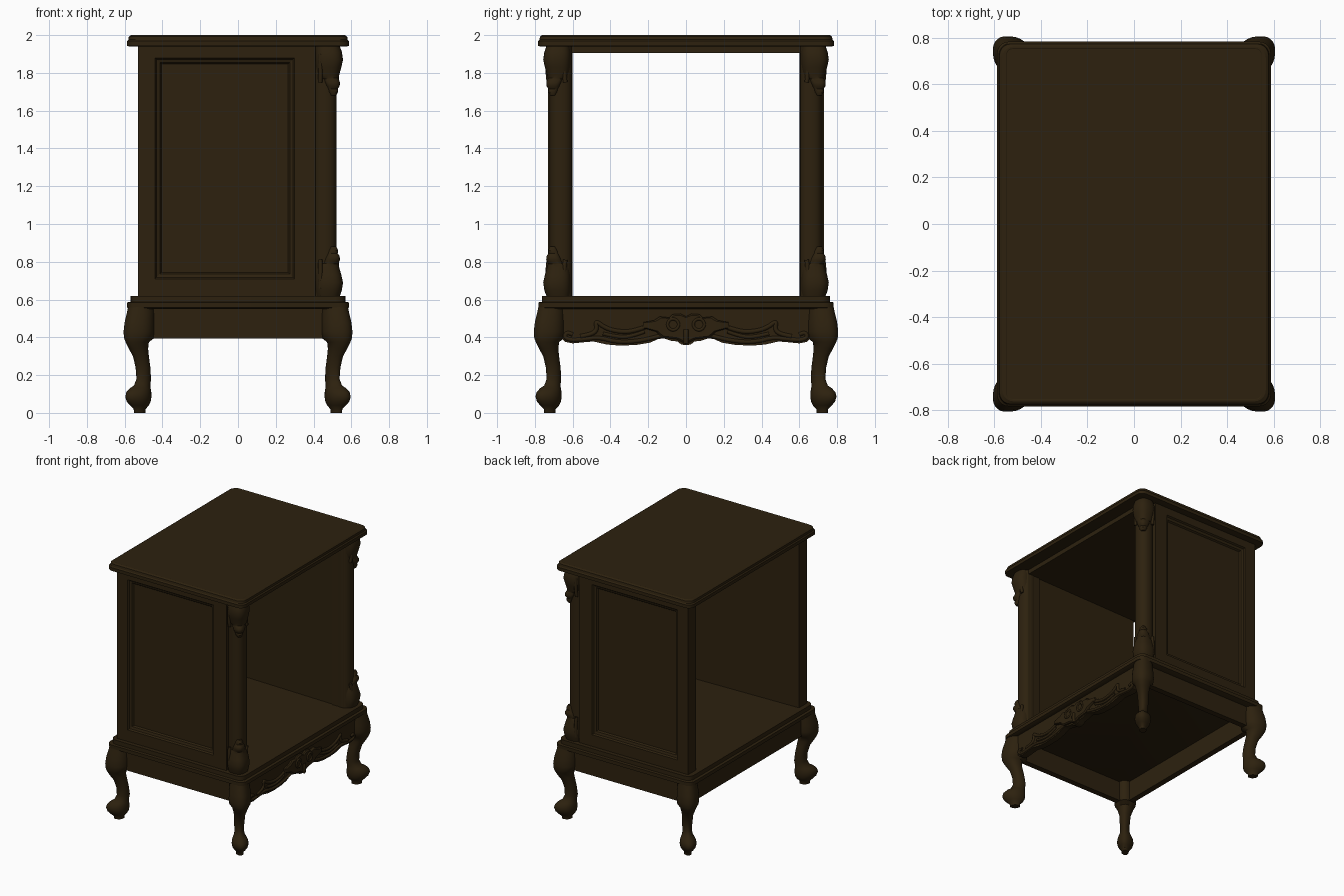
import bpy, bmesh, math

if "Cube" in bpy.data.objects:
    bpy.data.objects.remove(bpy.data.objects["Cube"])

wood = bpy.data.materials.new("dark walnut wood")
wood.diffuse_color = (0.026, 0.0152, 0.0045, 1)
wood.use_nodes = True
wood.node_tree.nodes["Principled BSDF"].inputs["Base Color"].default_value = wood.diffuse_color


def finish(name, bm, angle=35):
    bmesh.ops.recalc_face_normals(bm, faces=bm.faces)
    me = bpy.data.meshes.new(name)
    bm.to_mesh(me)
    bm.free()
    ob = bpy.data.objects.new(name, me)
    bpy.context.collection.objects.link(ob)
    me.materials.append(wood)
    bpy.ops.object.select_all(action='DESELECT')
    ob.select_set(True)
    bpy.context.view_layer.objects.active = ob
    bpy.ops.object.shade_smooth_by_angle(angle=math.radians(angle))
    return ob


def loft(name, rings, angle=35):
    """Skin a list of equal-length rings and cap both ends."""
    bm = bmesh.new()
    vs = [[bm.verts.new(p) for p in r] for r in rings]
    n = len(rings[0])
    for a, b in zip(vs, vs[1:]):
        for i in range(n):
            j = (i + 1) % n
            bm.faces.new((a[i], a[j], b[j], b[i]))
    bm.faces.new(vs[0])
    bm.faces.new(vs[-1])
    return finish(name, bm, angle)


def box(name, x0, x1, y0, y1, z0, z1):
    y0, y1 = sorted((y0, y1))
    return loft(name, [[(x0, y0, z), (x1, y0, z), (x1, y1, z), (x0, y1, z)] for z in (z0, z1)])


def round_rect(hx, hy, z, r=0.05):
    pts = []
    for q, (sx, sy) in enumerate(((1, 1), (-1, 1), (-1, -1), (1, -1))):
        for k in range(6):
            a = math.pi / 2 * (q + k / 5)
            pts.append((sx * (hx - r) + r * math.cos(a), sy * (hy - r) + r * math.sin(a), z))
    return pts


def corner_rings(profile, sx, sy, power, skew=lambda z: 0, n=28):
    """Profile rows (z, inner, outer): superellipse rings, stretched along the corner diagonal by skew."""
    rings = []
    for z, i, o in profile:
        c, h, k = (i + o) / 2, (o - i) / 2, skew(z)
        r = []
        for m in range(n):
            a = 2 * math.pi * m / n
            u, v = math.cos(a), math.sin(a)
            u = math.copysign(abs(u) ** (2 / power), u)
            v = math.copysign(abs(v) ** (2 / power), v)
            u, v = (u + k * v) / math.hypot(1, k), (v + k * u) / math.hypot(1, k)
            r.append((sx * (c + h * u), sy * (c + 0.2 + h * v), z))
        rings.append(r)
    return rings


def tube(name, pts, radius):
    cu = bpy.data.curves.new(name, 'CURVE')
    cu.dimensions = '3D'
    cu.bevel_depth = radius
    cu.bevel_resolution = 3
    cu.use_fill_caps = True
    cu.resolution_u = 6
    sp = cu.splines.new('NURBS')
    sp.points.add(len(pts) - 1)
    for p, q in zip(sp.points, pts):
        p.co = (*q, 1)
    sp.order_u = 3
    sp.use_endpoint_u = True
    ob = bpy.data.objects.new(name, cu)
    bpy.context.collection.objects.link(ob)
    cu.materials.append(wood)
    bpy.ops.object.select_all(action='DESELECT')
    ob.select_set(True)
    bpy.context.view_layer.objects.active = ob
    bpy.ops.object.convert(target='MESH')


# Table top with moulded edge and faint inset field
loft("top", [round_rect(0.575, 0.77, 1.94), round_rect(0.588, 0.783, 1.943),
             round_rect(0.588, 0.783, 1.968), round_rect(0.58, 0.776, 1.976),
             round_rect(0.578, 0.773, 1.992), round_rect(0.566, 0.762, 2.0),
             round_rect(0.55, 0.755, 2.0, 0.03), round_rect(0.546, 0.751, 1.998, 0.025)], 25)
box("top_underboard", -0.53, 0.49, -0.70, 0.70, 1.905, 1.942)

# Base platform with stepped moulding
loft("base_platform", [round_rect(0.57, 0.765, 0.55), round_rect(0.588, 0.782, 0.558),
                       round_rect(0.588, 0.782, 0.585), round_rect(0.568, 0.762, 0.588),
                       round_rect(0.568, 0.762, 0.62)])

# Plain aprons under the base, left hollow behind
for s, n in ((-1, "front"), (1, "rear")):
    box(n + "_apron", -0.5, 0.5, s * 0.69, s * 0.735, 0.395, 0.56)
box("left_apron", -0.54, -0.495, -0.7, 0.7, 0.395, 0.56)


# Panelled walls, columns and their ornaments
def wall_ring(d, y):
    return [(-0.44 - d, y, 0.71 - d), (0.30 + d, y, 0.71 - d),
            (0.30 + d, y, 1.88 + d), (-0.44 - d, y, 1.88 + d)]


column_ornament = [(1.945, 0.415, 0.538), (1.91, 0.41, 0.55), (1.87, 0.41, 0.556), (1.83, 0.412, 0.547),
                   (1.79, 0.418, 0.536), (1.772, 0.428, 0.532), (1.768, 0.448, 0.532),
                   (1.75, 0.458, 0.54), (1.73, 0.468, 0.538), (1.715, 0.474, 0.528),
                   (1.70, 0.48, 0.53), (1.68, 0.492, 0.52)]
for s, n in ((-1, "front"), (1, "rear")):
    # wall footprint: thin at the open back edge, flush with the corner post at the right
    out = lambda a, b: [(-0.53, s * a, 0.615), (0.41, s * b, 0.615), (0.41, s * b, 1.942), (-0.53, s * a, 1.942)]
    loft(n + "_panel_wall", [out(0.635, 0.61), out(0.73, 0.73), wall_ring(0, s * 0.73), wall_ring(-0.008, s * 0.718),
                             wall_ring(-0.026, s * 0.712), wall_ring(-0.034, s * 0.70)], 20)
    box(n + "_corner_post", 0.39, 0.49, s * 0.603, s * 0.70, 0.615, 1.942)
    loft(n + "_column", corner_rings([(0.615, 0.40, 0.522), (1.942, 0.40, 0.522)], 1, s, 2.3))
    loft(n + "_upper_column_ornament", corner_rings(column_ornament, 1, s, 2.6))
    loft(n + "_lower_column_ornament",
         corner_rings([(2.56 - z, i, o) for z, i, o in column_ornament], 1, s, 2.6))
    # small leaf tips spreading from the ornaments
    for zm in (1, -1):
        for dx, dy in ((0.435, 0.732), (0.522, 0.645)):
            tube(n + "_leaf_tip", [(dx, s * dy, 1.28 + zm * 0.62), (dx + 0.004, s * (dy + 0.004), 1.28 + zm * 0.54),
                                   (dx, s * (dy - 0.006), 1.28 + zm * 0.47)], 0.012)

# Cabriole legs with ball feet, slightly stretched toward the corners
leg = [(0, 0.49, 0.55), (0.02, 0.49, 0.552), (0.04, 0.472, 0.572), (0.06, 0.463, 0.588),
       (0.085, 0.459, 0.596), (0.11, 0.46, 0.59), (0.13, 0.463, 0.572), (0.145, 0.465, 0.55),
       (0.18, 0.461, 0.537), (0.24, 0.464, 0.542), (0.30, 0.472, 0.556), (0.34, 0.476, 0.578),
       (0.375, 0.472, 0.595), (0.395, 0.445, 0.603), (0.43, 0.44, 0.606), (0.48, 0.44, 0.6),
       (0.53, 0.44, 0.588), (0.56, 0.44, 0.582)]
for sx, a in ((-1, "left"), (1, "right")):
    for sy, b in ((-1, "front"), (1, "rear")):
        loft(f"{b}_{a}_leg", corner_rings(leg, sx, sy, 2.4, lambda z: 0.17 if z < 0.2 else 0.09), 45)

# Carved apron board on the open right side
half = [(0.0, 0.358), (0.025, 0.362), (0.045, 0.378), (0.08, 0.382), (0.12, 0.395), (0.15, 0.39),
        (0.19, 0.372), (0.26, 0.36), (0.35, 0.356), (0.42, 0.362), (0.49, 0.378), (0.54, 0.374),
        (0.60, 0.368), (0.64, 0.376), (0.655, 0.392), (0.67, 0.40)]
outline = [(-y, z) for y, z in half[:0:-1]] + half + [(0.67, 0.56), (-0.67, 0.56)]
loft("carved_apron", [[(x, y, z) for y, z in outline] for x in (0.50, 0.55)])

# Raised scrollwork on the carved apron
crest = [(0, 0.51), (0.03, 0.525), (0.07, 0.522), (0.09, 0.505), (0.14, 0.51), (0.17, 0.49), (0.225, 0.48),
         (0.23, 0.45), (0.16, 0.43), (0.13, 0.40), (0.05, 0.39), (0, 0.365)]
shape = crest + [(-y, z) for y, z in crest[-2:0:-1]]
loft("carved_cartouche", [[(0.54, y, z) for y, z in shape], [(0.562, y, z) for y, z in shape],
                          [(0.57, y * 0.93, 0.455 + (z - 0.455) * 0.88) for y, z in shape]])
for s in (-1, 1):
    for name, r, pts in (
            ("lower_scroll", 0.011, [(0.13, 0.41), (0.2, 0.39), (0.3, 0.375), (0.38, 0.378), (0.46, 0.40), (0.54, 0.39),
                                     (0.61, 0.385), (0.645, 0.40), (0.63, 0.43), (0.60, 0.415)]),
            ("leaf_scroll", 0.012, [(0.2, 0.46), (0.28, 0.43), (0.36, 0.43), (0.43, 0.45), (0.48, 0.49),
                                    (0.47, 0.44), (0.50, 0.415), (0.56, 0.405)]),
            ("inner_leaf", 0.01, [(0.22, 0.43), (0.3, 0.40), (0.38, 0.405), (0.44, 0.42)])):
        tube(name, [(0.55, s * y, z) for y, z in pts], r)
    ring = [(0.57, s * 0.068 + 0.03 * math.cos(k * math.pi / 6), 0.468 + 0.03 * math.sin(k * math.pi / 6))
            for k in range(13)]
    tube("rosette_ring", ring, 0.008)
# central drop
tube("centre_drop", [(0.568, 0, 0.44), (0.576, 0, 0.41), (0.566, 0, 0.37)], 0.014)
